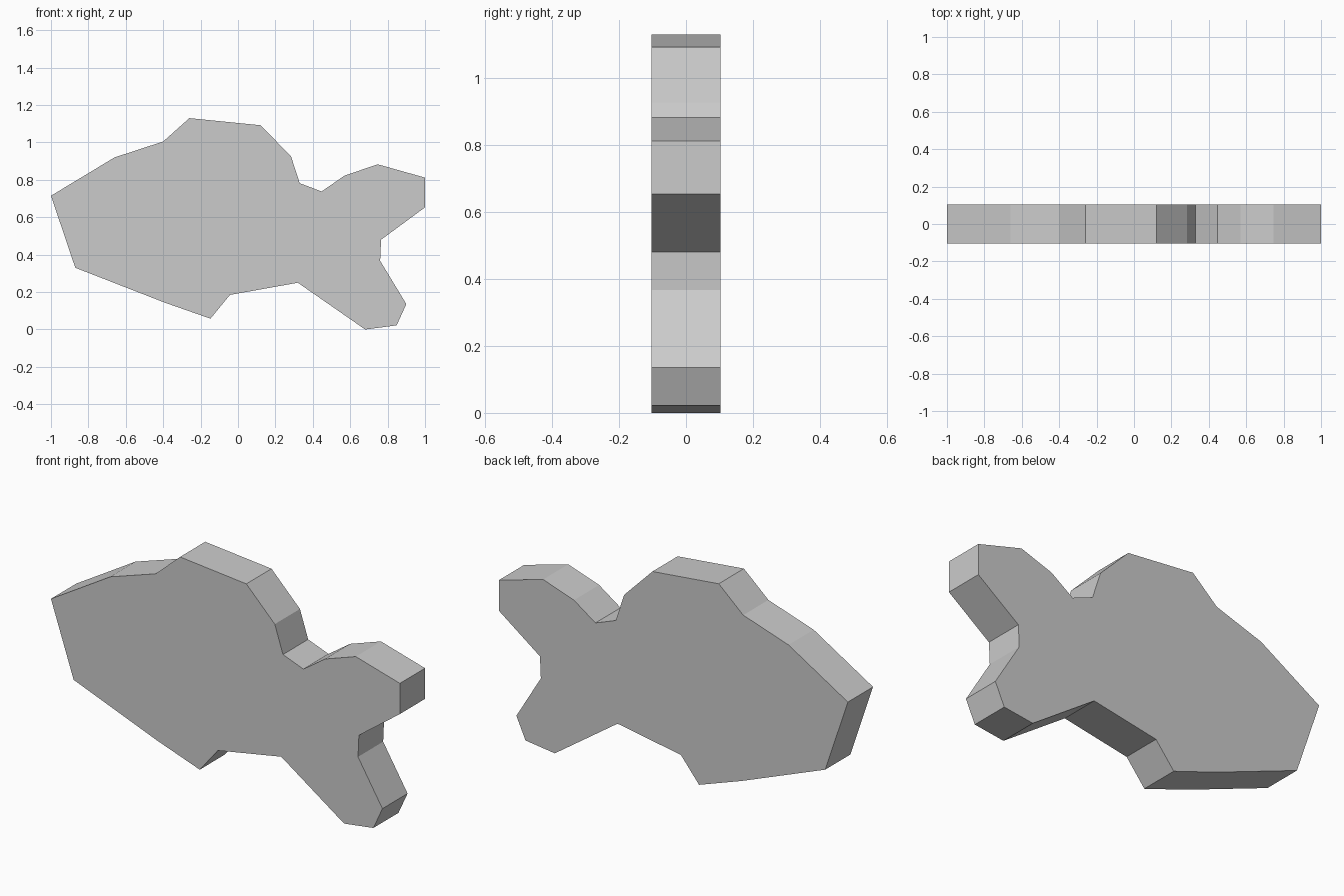
import bpy, bmesh

if "Cube" in bpy.data.objects:
    bpy.data.objects.remove(bpy.data.objects["Cube"])

HALF_DEPTH = 0.103

# Side silhouette of the fish (x, z), clockwise from the nose
outline = [
    (-1.0, 0.715), (-0.66, 0.92), (-0.40, 1.005),            # head
    (-0.26, 1.13), (0.12, 1.092), (0.283, 0.927),            # top fin
    (0.33, 0.782), (0.447, 0.738),                           # tail root, top
    (0.57, 0.823), (0.747, 0.883), (1.0, 0.812), (1.0, 0.653),  # upper tail lobe
    (0.765, 0.48), (0.76, 0.367),                            # tail notch
    (0.90, 0.136), (0.848, 0.022), (0.68, 0.0),              # lower tail lobe
    (0.32, 0.25), (-0.043, 0.185),                           # tail root, bottom
    (-0.147, 0.058), (-0.39, 0.143), (-0.87, 0.33),          # bottom fin and chin
]

# Extrude the silhouette front to back
bm = bmesh.new()
face = bm.faces.new([bm.verts.new((x, -HALF_DEPTH, z)) for x, z in outline])
ext = bmesh.ops.extrude_face_region(bm, geom=[face], use_keep_orig=True)
back = [g for g in ext["geom"] if isinstance(g, bmesh.types.BMVert)]
bmesh.ops.translate(bm, verts=back, vec=(0, 2 * HALF_DEPTH, 0))
bmesh.ops.recalc_face_normals(bm, faces=bm.faces)

mesh = bpy.data.meshes.new("fish_body")
bm.to_mesh(mesh)
bm.free()
bpy.context.collection.objects.link(bpy.data.objects.new("fish_body", mesh))
